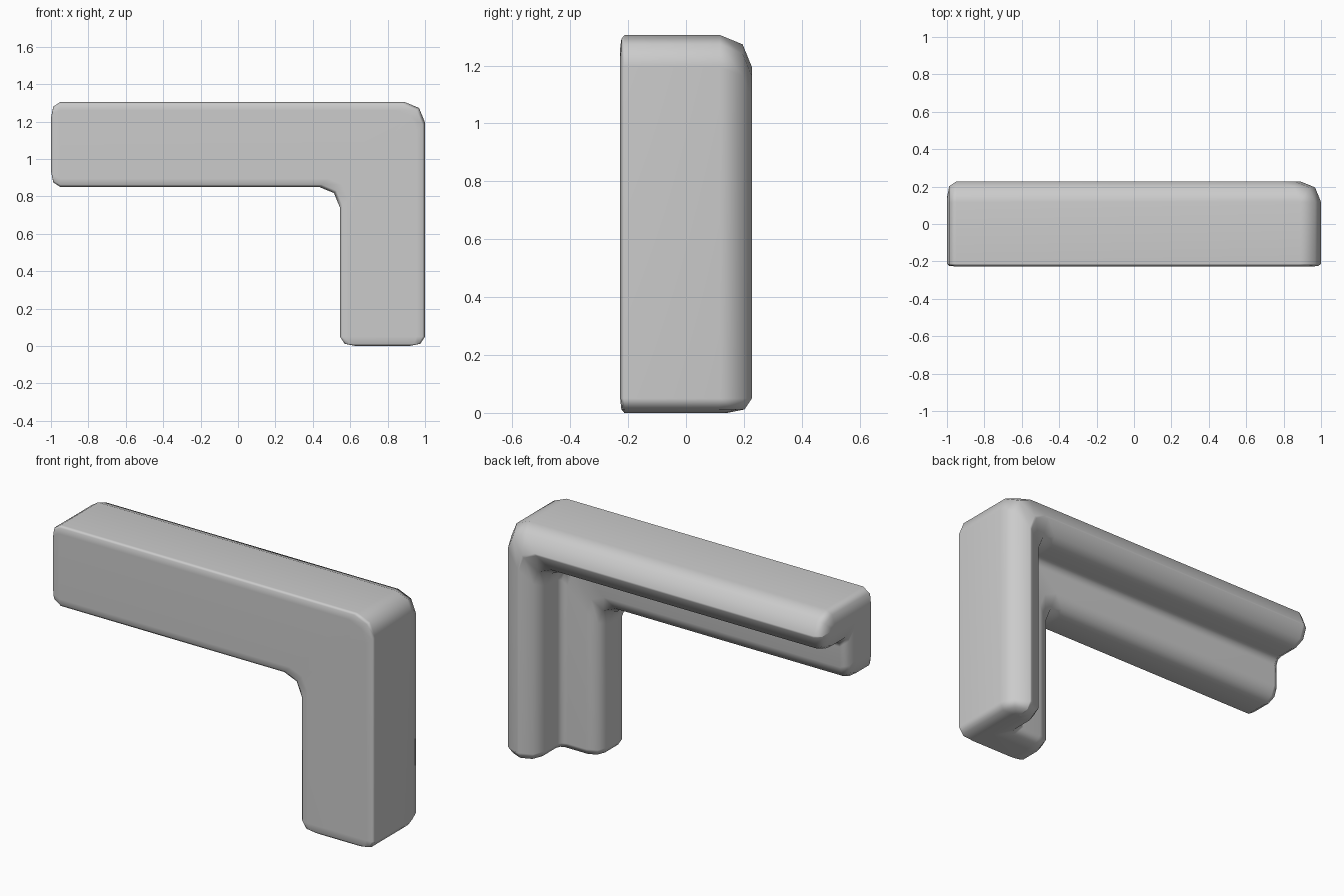
import bpy
import bmesh
from mathutils import Vector

cube = bpy.data.objects.get("Cube")
if cube:
    bpy.data.objects.remove(cube)

HEIGHT = 1.305       # total height
WIDTH = 0.455        # width of the bar across the front
HALF = 0.2275        # half the depth
WALL = 0.22          # thickness of both walls of the angle section
BEND = 0.11          # rounding of the elbow

# Angle section: (distance from outer side, y), inset direction, rounding to previous / next
CORNERS = [
    ((0, -HALF), (1, 0.17), 0.045, 0.015),
    ((0, HALF), (1, -1), BEND, BEND),
    ((WALL, HALF), (-1, -1), 0.1, 0.1),
    ((WALL, WALL - HALF), (-1, -1), 0.04, 0.04),
    ((WIDTH, WALL - HALF), (-1, -1), 0.08, 0.08),
    ((WIDTH, -HALF), (-1, 0.17), 0.015, 0.045),
]


def section(inset):
    """Rounded angle section, shrunk by inset."""
    pts = [Vector(c) + inset * Vector(n) for c, n, _, _ in CORNERS]
    shrink = 1 - 8 * inset
    out = []
    for i, p in enumerate(pts):
        a = (pts[i - 1] - p).normalized() * CORNERS[i][2] * shrink
        b = (pts[(i + 1) % len(pts)] - p).normalized() * CORNERS[i][3] * shrink
        out += [p + a, p + 0.29 * (a + b), p + b]
    return out


END_STEPS = [(0, 0.085), (0.012, 0.025), (0.05, 0)]   # (distance from tip, inset)
rings = []

# Horizontal arm, from its free tip
for dist, inset in END_STEPS:
    rings.append([(-1 + dist, y, HEIGHT - d) for d, y in section(inset)])

# Elbow
for back, down in ((BEND, 0), (0.29 * BEND, 0.29 * BEND), (0, BEND)):
    rings.append([(1 - d - back, y, HEIGHT - d - down) for d, y in section(0)])

# Leg, down to its foot
for dist, inset in reversed(END_STEPS):
    rings.append([(1 - d, y, dist) for d, y in section(inset)])

bm = bmesh.new()
loops = [[bm.verts.new(co) for co in ring] for ring in rings]
for lower, upper in zip(loops, loops[1:]):
    for i in range(len(lower)):
        j = (i + 1) % len(lower)
        bm.faces.new((lower[i], lower[j], upper[j], upper[i]))
bm.faces.new(loops[0])
bm.faces.new(loops[-1])
bmesh.ops.recalc_face_normals(bm, faces=bm.faces)

mesh = bpy.data.meshes.new("corner_bracket")
bm.to_mesh(mesh)
bm.free()
bracket = bpy.data.objects.new("corner_bracket", mesh)
bpy.context.collection.objects.link(bracket)

# Grey finish
grey = bpy.data.materials.new("grey")
grey.use_nodes = True
colour = (0.6, 0.6, 0.6, 1)
grey.diffuse_color = colour
grey.node_tree.nodes["Principled BSDF"].inputs["Base Color"].default_value = colour
mesh.materials.append(grey)

# Smooth rounding with flat broad faces
bpy.ops.object.select_all(action="DESELECT")
bracket.select_set(True)
bpy.context.view_layer.objects.active = bracket
bpy.ops.object.shade_smooth_by_angle(angle=1.2)
weighted = bracket.modifiers.new("weighted_normals", "WEIGHTED_NORMAL")
weighted.keep_sharp = True
